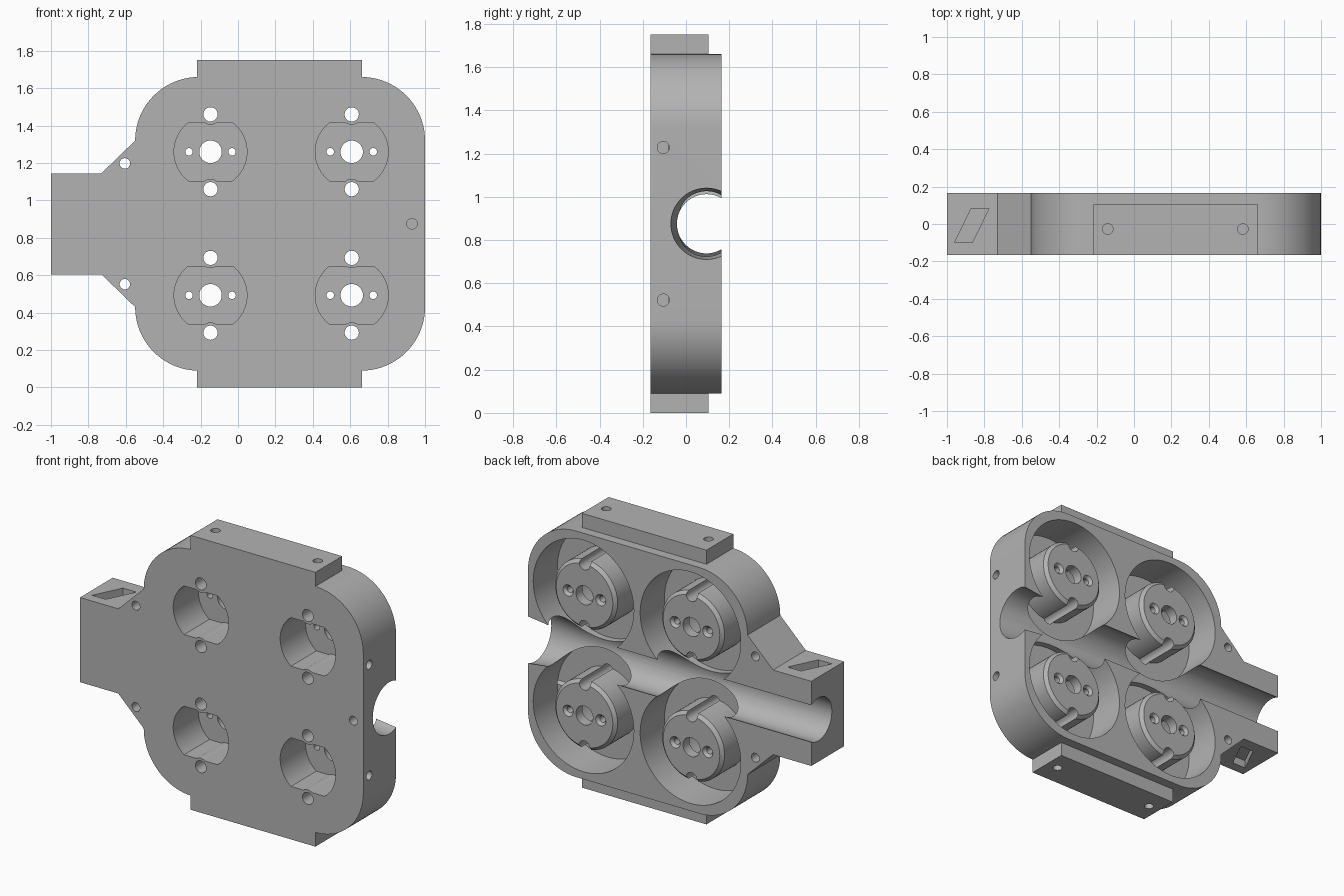
import bpy, bmesh
from math import sin, cos, pi, radians, sqrt, asin, acos

cube = bpy.data.objects.get("Cube")
if cube:
    bpy.data.objects.remove(cube)

grey = bpy.data.materials.new("plain grey")
grey.use_nodes = True
colour = (0.45, 0.45, 0.45, 1)
grey.diffuse_color = colour
grey.node_tree.nodes["Principled BSDF"].inputs["Base Color"].default_value = colour

PLACE = {
    "x": lambda u, v, t: (t, u, v),
    "y": lambda u, v, t: (u, t, v),
    "z": lambda u, v, t: (u, v, t),
}


def arc(cu, cv, r, a0, a1, n):
    return [(cu + r * cos(a0 + (a1 - a0) * i / n),
             cv + r * sin(a0 + (a1 - a0) * i / n)) for i in range(n + 1)]


def circle(cu, cv, r, n=64):
    return arc(cu, cv, r, 0, 2 * pi, n)[:-1]


def rect(u0, u1, v0, v1):
    return [(u0, v0), (u1, v0), (u1, v1), (u0, v1)]


def loft(name, axis, *sections):
    """Closed solid through (outline, position) sections along an axis."""
    bm = bmesh.new()
    rings = [[bm.verts.new(PLACE[axis](u, v, t)) for u, v in pts]
             for pts, t in sections]
    n = len(rings[0])
    for low, high in zip(rings, rings[1:]):
        for i in range(n):
            j = (i + 1) % n
            bm.faces.new((low[i], low[j], high[j], high[i]))
    bm.faces.new(rings[0])
    bm.faces.new(rings[-1])
    bmesh.ops.recalc_face_normals(bm, faces=bm.faces)
    mesh = bpy.data.meshes.new(name)
    bm.to_mesh(mesh)
    bm.free()
    mesh.materials.append(grey)
    ob = bpy.data.objects.new(name, mesh)
    bpy.context.collection.objects.link(ob)
    return ob


def prism(name, axis, pts, a, b):
    return loft(name, axis, (pts, a), (pts, b))


def rod(name, axis, u, v, r, a, b, r2=None, n=64):
    return loft(name, axis, (circle(u, v, r, n), a),
                (circle(u, v, r if r2 is None else r2, n), b))


def combine(other, operation="DIFFERENCE"):
    other.hide_render = True
    mod = body.modifiers.new("combine", "BOOLEAN")
    mod.operation = operation
    mod.solver = "EXACT"
    mod.object = other
    bpy.context.view_layer.objects.active = body
    bpy.ops.object.modifier_apply(modifier=mod.name)
    bpy.data.objects.remove(other)


F, B = -0.165, 0.165          # front and back planes
MID = 0.875                   # height of the long bore
R = 0.34                      # corner radius

# Rounded plate with the tapered neck on one side
outline = (arc(0.66, 1.32, R, 0, pi / 2, 20)
           + arc(-0.21, 1.32, R, pi / 2, pi, 20)
           + [(-0.73, 1.145), (-1, 1.145), (-1, 0.605), (-0.73, 0.605)]
           + arc(-0.21, 0.43, R, pi, 1.5 * pi, 20)
           + arc(0.66, 0.43, R, 1.5 * pi, 2 * pi, 20))
body = prism("housing", "y", outline, F, B)

# Mounting tab running from top to bottom
combine(prism("tab", "y", rect(-0.218, 0.662, 0, 1.75), F, 0.105), "UNION")

centres = [(x, z) for x in (-0.147, 0.608) for z in (0.493, 1.26)]
FLOOR = -0.08
TOP = 0.155

# Round pockets open to the back
for x, z in centres:
    combine(rod("pocket", "y", x, z, 0.355, FLOOR, 0.3, n=96))

# Long bore, widening towards one end
combine(loft("bore", "x", (circle(0.095, MID, 0.137), -1.1),
             (circle(0.095, MID, 0.137), 0.75),
             (circle(0.095, MID, 0.165), 1.0),
             (circle(0.095, MID, 0.165), 1.1)))


def recess_outline(x, z):
    """Circle with two flats, each flat notched by a round rib."""
    big, flat, rib, off = 0.195, 0.155, 0.055, 0.2
    a = asin(flat / big)
    b = acos((off - flat) / rib)
    half = arc(0, 0, big, -a, a, 24) + arc(0, off, rib, -pi / 2 + b, -pi / 2 - b, 10)
    return [(x + s * u, z + s * v) for s in (1, -1) for u, v in half]


# Hollow posts standing in the pockets
for x, z in centres:
    combine(loft("post", "y", (circle(x, z, 0.22), FLOOR - 0.03),
                 (circle(x, z, 0.22), TOP - 0.02),
                 (circle(x, z, 0.2), TOP)), "UNION")
    combine(prism("post_recess", "y", recess_outline(x, z), F - 0.1, 0.09))
    combine(rod("centre_hole", "y", x, z, 0.06, 0.05, 0.3))
    for s in (-1, 1):
        combine(rod("groove", "y", x, z + s * 0.2, 0.038, F - 0.1, 0.3, n=32))
        px = x + s * 0.115
        combine(loft("screw_hole", "y", (circle(px, z, 0.02, 24), 0.05),
                     (circle(px, z, 0.02, 24), TOP - 0.018),
                     (circle(px, z, 0.036, 24), TOP),
                     (circle(px, z, 0.036, 24), TOP + 0.1)))

# Small drilled holes, mirrored about the bore
HOLE = 0.028
combine(rod("front_hole", "y", 0.93, MID, HOLE, F - 0.1, F + 0.08, n=32))
slot = [(-0.96, -0.1), (-0.865, -0.1), (-0.775, 0.083), (-0.87, 0.083)]
for s in (-1, 1):
    combine(rod("neck_hole", "y", -0.605, MID + s * 0.323, HOLE, F - 0.1, 0.3, n=32))
    combine(rod("side_hole", "x", -0.105, MID + s * 0.353, HOLE, 0.9, 1.1, n=32))
    for x in (-0.14, 0.582):
        combine(rod("tab_hole", "z", x, -0.027, HOLE,
                    MID + s * 0.78, MID + s * 1.0, n=32))
    # Slanted slot in the neck
    combine(prism("slot", "z", slot, MID + s * 0.22, MID + s * 0.4))

# Smooth curved walls, sharp edges kept
bpy.ops.object.select_all(action="DESELECT")
body.select_set(True)
bpy.context.view_layer.objects.active = body
bpy.ops.object.shade_smooth_by_angle(angle=radians(30))
